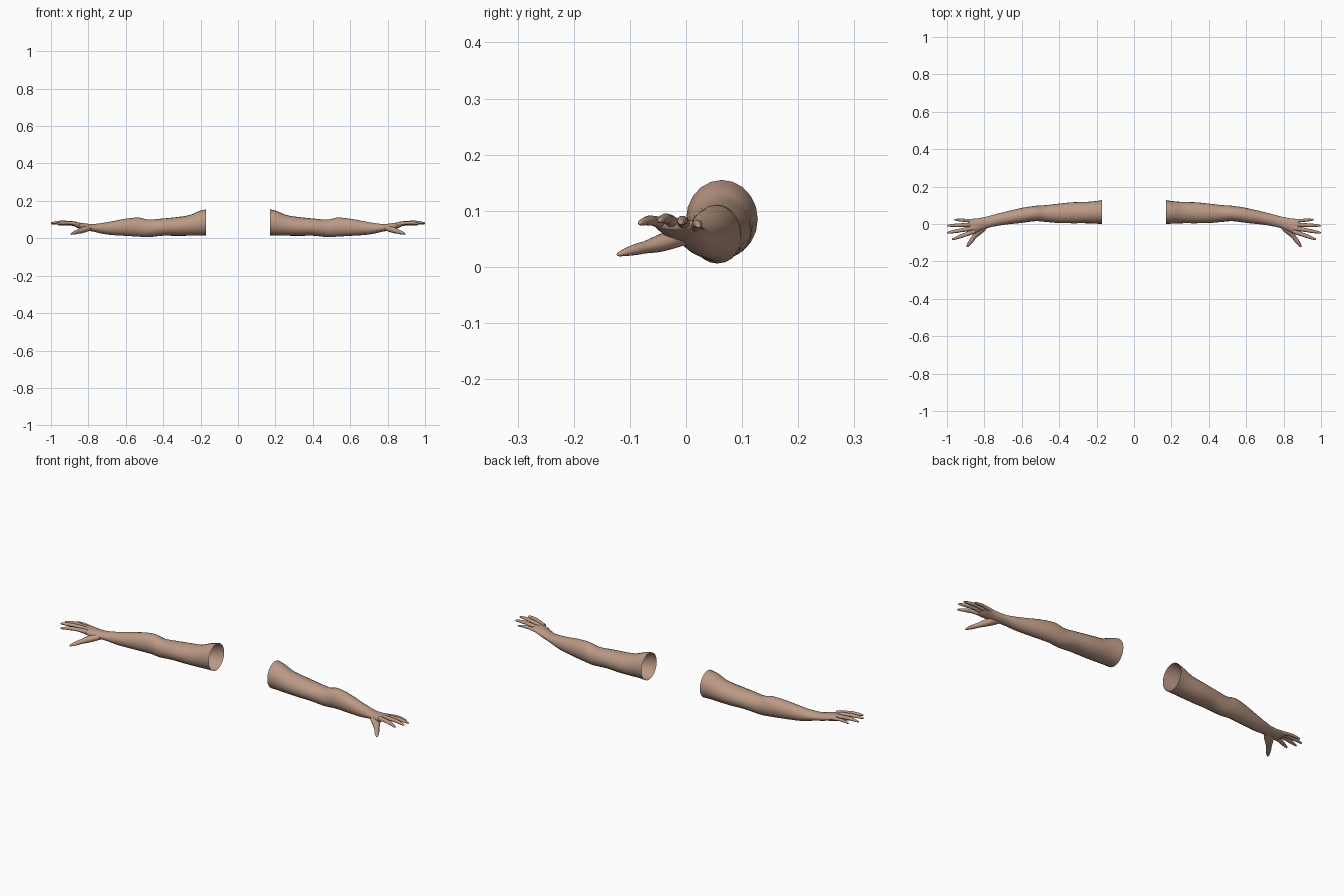
import bpy, bmesh, math
from mathutils import Vector

skin = bpy.data.materials.new("skin")
skin.diffuse_color = (0.5, 0.32, 0.235, 1)


def smooth_path(rows, steps):
    """Catmull-Rom interpolation of station rows."""
    out = []
    for i in range(len(rows) - 1):
        a, b = rows[max(i - 1, 0)], rows[i]
        c, d = rows[i + 1], rows[min(i + 2, len(rows) - 1)]
        for s in range(steps):
            t = s / steps
            out.append([0.5 * (2 * q + (r - p) * t + (2 * p - 5 * q + 4 * r - w) * t * t
                               + (3 * q - p - 3 * r + w) * t ** 3)
                        for p, q, r, w in zip(a, b, c, d)])
    out.append(list(rows[-1]))
    return out


def loft(name, rows, side, sides, steps, axis=None):
    """Tube through rows of (x, y, z, half width, half height), capped at the far end."""
    path = smooth_path(rows, steps)
    bm = bmesh.new()
    rings = []
    for i, (x, y, z, w, h) in enumerate(path):
        if axis:
            d = Vector(axis)
        else:
            d = Vector(path[min(i + 1, len(path) - 1)][:3]) - Vector(path[max(i - 1, 0)][:3])
            d.normalize()
        across = Vector((0, 0, 1)).cross(d).normalized()
        up = d.cross(across)
        ring = []
        for k in range(sides):
            a = 2 * math.pi * k / sides
            p = Vector((x, y, z)) + across * w * math.cos(a) + up * h * math.sin(a)
            ring.append(bm.verts.new((p.x * side, p.y, p.z)))
        rings.append(ring)
    for r0, r1 in zip(rings, rings[1:]):
        for k in range(sides):
            n = (k + 1) % sides
            f = [r0[k], r0[n], r1[n], r1[k]]
            bm.faces.new(f if side > 0 else f[::-1])
    bm.faces.new(rings[-1] if side > 0 else rings[-1][::-1])
    for f in bm.faces:
        f.smooth = True
    me = bpy.data.meshes.new(name)
    bm.to_mesh(me)
    bm.free()
    me.materials.append(skin)
    bpy.context.collection.objects.link(bpy.data.objects.new(name, me))


# shoulder opening, upper arm, elbow, forearm, wrist, palm
arm = [
    (0.170, 0.064, 0.085, 0.064, 0.070),
    (0.210, 0.062, 0.080, 0.060, 0.065),
    (0.260, 0.061, 0.069, 0.057, 0.055),
    (0.330, 0.060, 0.063, 0.056, 0.050),
    (0.400, 0.057, 0.060, 0.052, 0.046),
    (0.480, 0.056, 0.053, 0.044, 0.047),
    (0.530, 0.056, 0.060, 0.041, 0.051),
    (0.600, 0.046, 0.059, 0.040, 0.046),
    (0.700, 0.029, 0.053, 0.034, 0.033),
    (0.775, 0.012, 0.056, 0.031, 0.020),
    (0.810, 0.002, 0.060, 0.033, 0.019),
    (0.840, -0.007, 0.066, 0.037, 0.017),
    (0.868, -0.014, 0.073, 0.041, 0.013),
    (0.884, -0.018, 0.076, 0.037, 0.008),
]

# base point, tip point and thickness of each finger
fingers = {
    "little_finger": ((0.855, 0.017, 0.069), (0.962, 0.023, 0.072), 0.0095),
    "ring_finger": ((0.860, -0.003, 0.075), (0.999, -0.009, 0.078), 0.011),
    "middle_finger": ((0.860, -0.022, 0.078), (1.0, -0.047, 0.082), 0.0115),
    "index_finger": ((0.850, -0.038, 0.075), (0.974, -0.083, 0.078), 0.0115),
}
# position along finger, relative thickness, upward arch
finger_shape = [(0, 1.0, 0), (0.25, 1.0, 0.004), (0.48, 0.86, 0.006), (0.58, 0.9, 0.006),
                (0.78, 0.72, 0.004), (0.93, 0.5, 0.001), (0.985, 0.28, 0), (1, 0.1, 0)]

thumb = [
    (0.790, 0.002, 0.056, 0.017, 0.015),
    (0.815, -0.022, 0.050, 0.023, 0.017),
    (0.840, -0.050, 0.041, 0.017, 0.015),
    (0.858, -0.073, 0.035, 0.012, 0.011),
    (0.870, -0.090, 0.031, 0.012, 0.010),
    (0.886, -0.112, 0.025, 0.008, 0.006),
    (0.892, -0.121, 0.022, 0.004, 0.003),
    (0.893, -0.123, 0.022, 0.001, 0.001),
]

for side, label in ((1, "right_side"), (-1, "left_side")):
    loft(f"arm_{label}", arm, side, 20, 3, axis=(1, 0, 0))
    loft(f"thumb_{label}", thumb, side, 12, 2)
    for name, (base, tip, r) in fingers.items():
        b, t = Vector(base), Vector(tip)
        rows = []
        for u, k, lift in finger_shape:
            p = b.lerp(t, u)
            rows.append((p.x, p.y, p.z + lift, r * k, r * k * 0.88))
        loft(f"{name}_{label}", rows, side, 10, 2)
